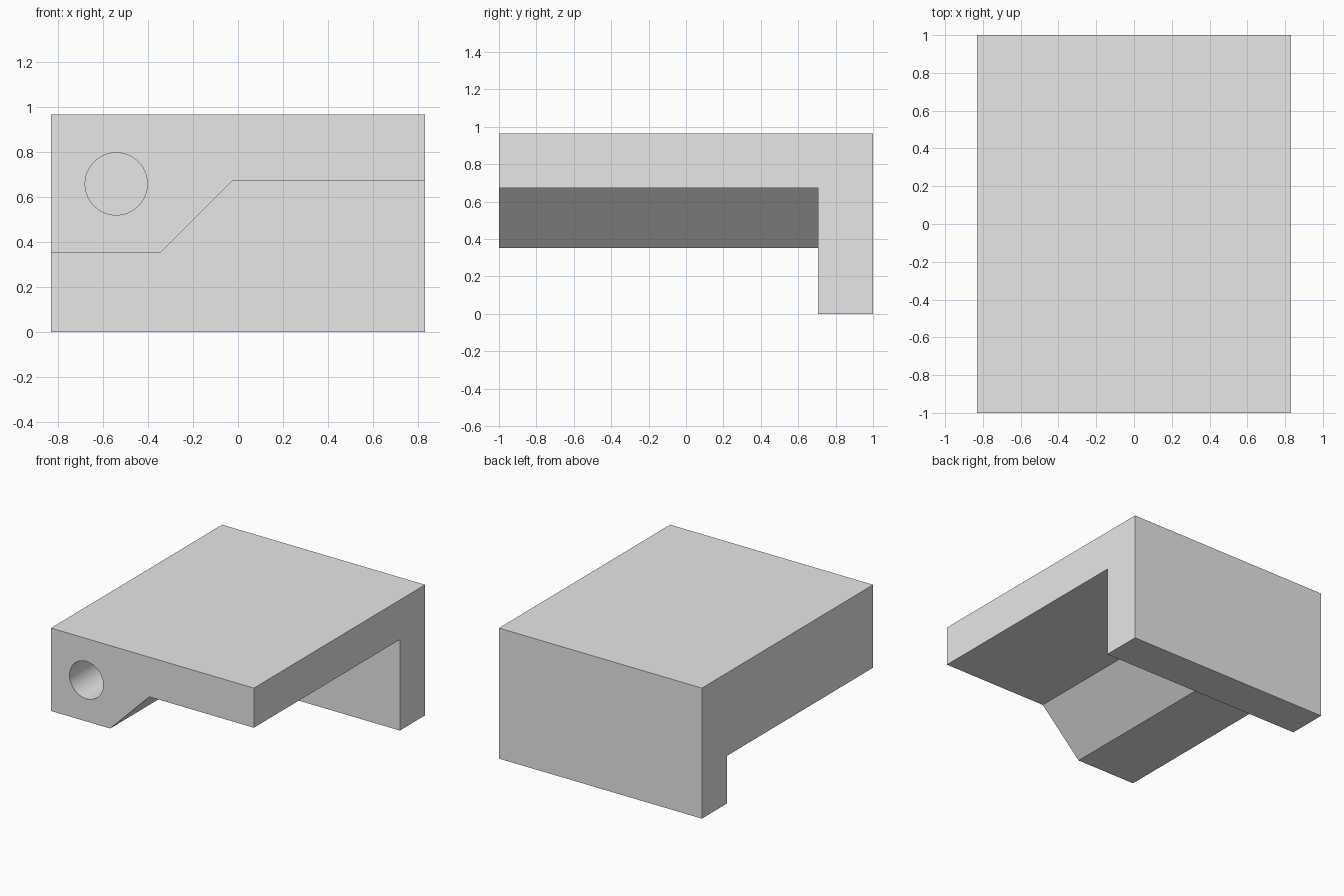
import bpy
import bmesh
from mathutils import Vector

default_cube = bpy.data.objects.get("Cube")
if default_cube:
    bpy.data.objects.remove(default_cube, do_unlink=True)

WIDTH, LENGTH, HEIGHT = 1.66, 2.0, 0.965
HALF_W, HALF_L = WIDTH / 2, LENGTH / 2
LIP_FRONT = 0.705      # inner face of the rear lip
MARGIN = 0.2           # how far cutters overshoot the block

grey = bpy.data.materials.new("plain_grey")
grey.use_nodes = True
colour = (0.8, 0.8, 0.8, 1)
grey.diffuse_color = colour
grey.node_tree.nodes["Principled BSDF"].inputs["Base Color"].default_value = colour


def extrude_profile(name, points, y_start, y_end):
    """Extrude an (x, z) outline along y into a closed solid."""
    bm = bmesh.new()
    face = bm.faces.new([bm.verts.new((x, y_start, z)) for x, z in points])
    result = bmesh.ops.extrude_face_region(bm, geom=[face])
    verts = [v for v in result["geom"] if isinstance(v, bmesh.types.BMVert)]
    bmesh.ops.translate(bm, verts=verts, vec=Vector((0, y_end - y_start, 0)))
    bmesh.ops.recalc_face_normals(bm, faces=bm.faces)
    mesh = bpy.data.meshes.new(name)
    bm.to_mesh(mesh)
    bm.free()
    mesh.materials.append(grey)
    obj = bpy.data.objects.new(name, mesh)
    bpy.context.collection.objects.link(obj)
    return obj


def cut(target, cutter):
    """Subtract the cutter from the target, then discard it."""
    cutter.hide_render = True
    mod = target.modifiers.new("cut", 'BOOLEAN')
    mod.operation = 'DIFFERENCE'
    mod.solver = 'EXACT'
    mod.object = cutter
    bpy.context.view_layer.objects.active = target
    bpy.ops.object.modifier_apply(modifier=mod.name)
    bpy.data.objects.remove(cutter, do_unlink=True)


# Full block
block = extrude_profile("bracket_block", [
    (-HALF_W, 0), (HALF_W, 0), (HALF_W, HEIGHT), (-HALF_W, HEIGHT)],
    -HALF_L, HALF_L)

# Stepped underside with a sloped shoulder, leaving the rear lip
out = HALF_W + MARGIN
cut(block, extrude_profile("underside_cutter", [
    (-out, -MARGIN), (out, -MARGIN), (out, 0.672),
    (-0.025, 0.672), (-0.345, 0.352), (-out, 0.352)],
    -HALF_L - MARGIN, LIP_FRONT))

# Round blind hole running back to the lip
bpy.ops.mesh.primitive_cylinder_add(
    vertices=64, radius=0.138, depth=LIP_FRONT + HALF_L + MARGIN,
    location=(-0.54, (LIP_FRONT - HALF_L - MARGIN) / 2, 0.658),
    rotation=(1.5707963, 0, 0))
hole = bpy.context.object
hole.name = "hole_cutter"
hole.data.materials.append(grey)
cut(block, hole)

# Smooth hole wall, crisp edges elsewhere
bpy.ops.object.select_all(action='DESELECT')
block.select_set(True)
bpy.context.view_layer.objects.active = block
bpy.ops.object.shade_smooth_by_angle(angle=0.5)
